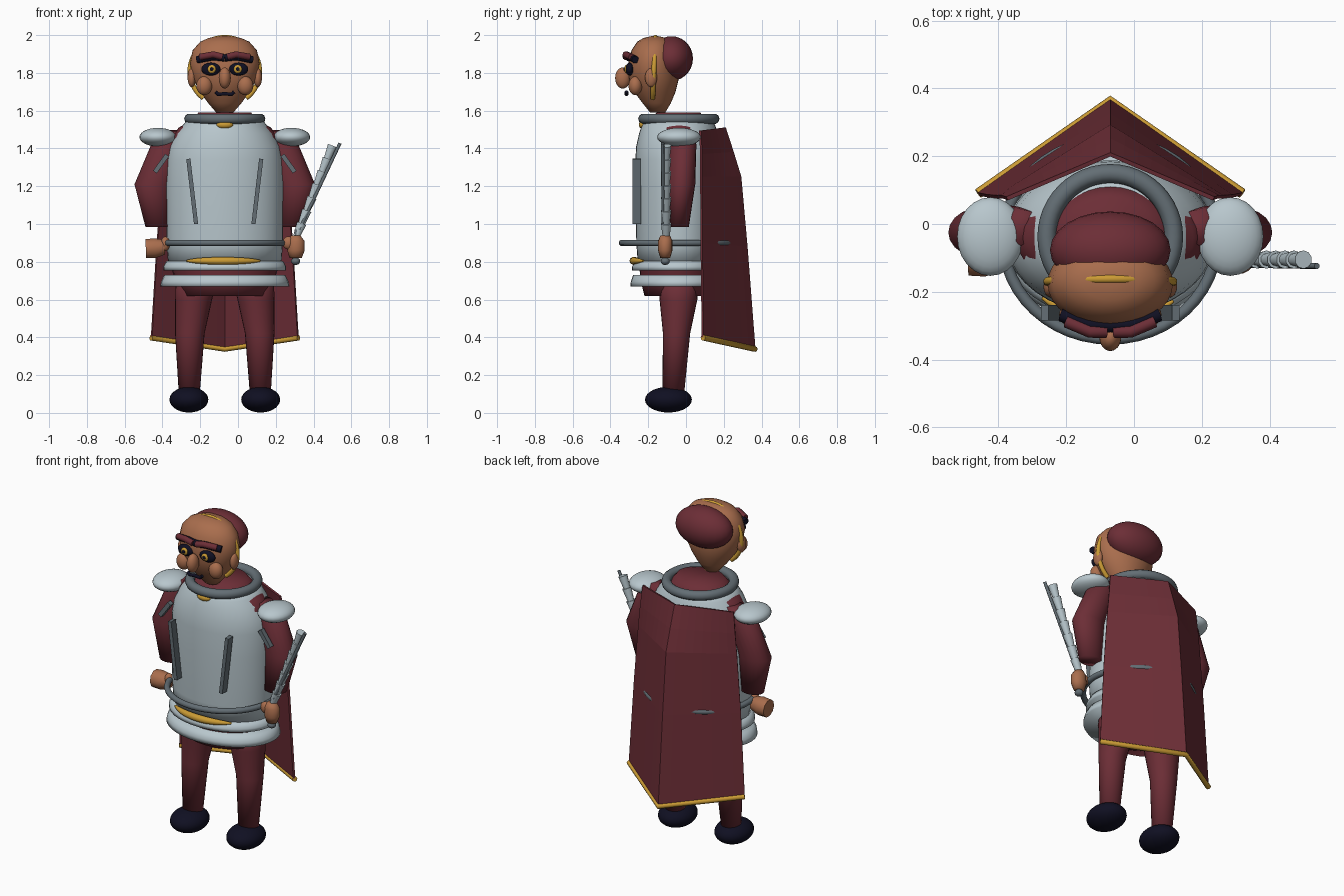
import bpy, bmesh, math
from mathutils import Vector

if "Cube" in bpy.data.objects:
    bpy.data.objects.remove(bpy.data.objects["Cube"])

CX = -0.07  # body symmetry line


def mat(name, rgb):
    m = bpy.data.materials.new(name)
    m.diffuse_color = (*rgb, 1)
    m.use_nodes = True
    m.node_tree.nodes["Principled BSDF"].inputs["Base Color"].default_value = m.diffuse_color
    return m


MAROON = mat("maroon cloth", (0.15, 0.027, 0.037))
PLATE = mat("pale steel", (0.48, 0.57, 0.61))
GREY = mat("dark steel", (0.125, 0.155, 0.175))
GOLD = mat("gold", (0.60, 0.33, 0.035))
SKIN = mat("skin", (0.40, 0.155, 0.075))
NAVY = mat("dark navy", (0.005, 0.005, 0.016))


def add(name, bm, m, smooth=True):
    bmesh.ops.recalc_face_normals(bm, faces=bm.faces)
    me = bpy.data.meshes.new(name)
    bm.to_mesh(me)
    bm.free()
    me.materials.append(m)
    for p in me.polygons:
        p.use_smooth = smooth
    o = bpy.data.objects.new(name, me)
    bpy.context.collection.objects.link(o)
    return o


def ball(name, c, r, m):
    bm = bmesh.new()
    bmesh.ops.create_uvsphere(bm, u_segments=24, v_segments=14, radius=1)
    for v in bm.verts:
        v.co = Vector(c) + Vector(v.co[i] * r[i] for i in range(3))
    return add(name, bm, m)


def box(name, a, b, w, d, m):
    """Bar from a to b with width w and depth d."""
    a, b = Vector(a), Vector(b)
    ax = (b - a).normalized()
    side = ax.cross(Vector((0, 1, 0))).normalized()
    dep = ax.cross(side)
    bm = bmesh.new()
    bmesh.ops.create_cube(bm, size=1)
    for v in bm.verts:
        x, y, z = v.co
        v.co = (a + b) / 2 + side * x * w + dep * y * d + (b - a) * z
    return add(name, bm, m, False)


def loft(name, rings, m, n=32):
    """Horizontal elliptical rings (x, y, z, rx, ry), capped."""
    bm = bmesh.new()
    rows = []
    for x, y, z, rx, ry in rings:
        rows.append([bm.verts.new((x + rx * math.cos(2 * math.pi * i / n),
                                   y + ry * math.sin(2 * math.pi * i / n), z)) for i in range(n)])
    for p, q in zip(rows, rows[1:]):
        for i in range(n):
            bm.faces.new((p[i], p[(i + 1) % n], q[(i + 1) % n], q[i]))
    bm.faces.new(rows[0])
    bm.faces.new(rows[-1])
    return add(name, bm, m)


def tube(name, pts, r, m, cyclic=False, radii=None):
    cu = bpy.data.curves.new(name, 'CURVE')
    cu.dimensions = '3D'
    cu.bevel_depth = r
    cu.bevel_resolution = 3
    cu.use_fill_caps = True
    s = cu.splines.new('POLY')
    s.points.add(len(pts) - 1)
    for i, p in enumerate(pts):
        s.points[i].co = (*p, 1)
        s.points[i].radius = radii[i] if radii else 1
    s.use_cyclic_u = cyclic
    s.use_smooth = True
    cu.materials.append(m)
    o = bpy.data.objects.new(name, cu)
    bpy.context.collection.objects.link(o)
    bpy.ops.object.select_all(action='DESELECT')
    o.select_set(True)
    bpy.context.view_layer.objects.active = o
    bpy.ops.object.convert(target='MESH')
    return o


def ellipse(cy, z, rx, ry, a0=0, a1=360, n=48):
    return [(CX + rx * math.cos(t), cy + ry * math.sin(t), z)
            for t in (math.radians(a0 + (a1 - a0) * i / n) for i in range(n))]


# Body armour and cloth tunic beneath it
loft("breastplate", [(CX, -0.04, z, rx, ry) for z, rx, ry in (
    (0.79, .30, .215), (0.9, .308, .223), (1.2, .312, .228), (1.34, .307, .228), (1.41, .293, .224),
    (1.48, .258, .208), (1.52, .225, .195), (1.55, .2, .18))], PLATE, 40)
loft("tunic", [(CX, -0.04, z, rx, ry) for z, rx, ry in (
    (0.62, .235, .18), (0.7, .26, .2), (0.8, .295, .21), (1.4, .28, .18), (1.46, .278, .165),
    (1.51, .245, .15), (1.55, .17, .15), (1.59, .14, .115))], MAROON)
loft("upper_skirt_plate", [(CX, -0.04, .755, .325, .245), (CX, -0.04, .775, .325, .245),
                           (CX, -0.04, .805, .308, .23)], PLATE, 40)
loft("lower_skirt_plate", [(CX, -0.04, .67, .342, .255), (CX, -0.04, .695, .337, .252),
                           (CX, -0.04, .73, .32, .24)], PLATE, 40)
tube("collar_ring", ellipse(-.038, 1.557, .187, .187), .028, GREY, True)
tube("belt_ring", ellipse(-.046, .9, .315, .293), .017, GREY, True)
ball("collar_clasp", (CX, -.225, 1.525), (.045, .025, .022), GOLD)
sash = ellipse(-.04, .805, .3, .238, 228, 313, 18)
tube("gold_sash", sash, .021, GOLD,
     radii=[max(.25, math.sin(math.pi * i / 17) ** .5) for i in range(18)])

# Head
loft("head", [(CX, y, z, rx, ry) for z, y, rx, ry in (
    (1.59, -.15, .045, .04), (1.64, -.155, .088, .075), (1.70, -.165, .132, .11),
    (1.77, -.17, .17, .132), (1.85, -.175, .185, .13), (1.92, -.172, .17, .116),
    (1.965, -.168, .13, .09), (1.985, -.165, .085, .06), (1.994, -.165, .03, .02))], SKIN)
ball("cap", (CX, -.077, 1.876), (.178, .114, .118), MAROON)
band = [math.radians(-52 + 284 * i / 40) for i in range(41)]
tube("head_band", [(CX + .185 * math.cos(t), -.17 + .008 * math.sin(t), 1.808 + .18 * math.sin(t))
                   for t in band], .013, GOLD)
ball("nose", (CX, -.335, 1.773), (.032, .04, .056), SKIN)
tube("moustache", [(CX + x, -.315, z) for x, z in
                   ((-.05, 1.70), (-.035, 1.686), (0, 1.69), (.035, 1.686), (.05, 1.70))], .01, NAVY)

for s, side in ((-1, "right"), (1, "left")):
    def X(d):
        return CX + s * d

    # Face details
    ball(side + "_ear", (X(.175), -.185, 1.775), (.022, .032, .05), SKIN)
    ball(side + "_cheek", (X(.109), -.268, 1.732), (.042, .036, .05), SKIN)
    ball(side + "_eye_socket", (X(.073), -.298, 1.82), (.051, .022, .034), NAVY)
    ball(side + "_eye", (X(.069), -.316, 1.82), (.022, .011, .022), GOLD)
    ball(side + "_pupil", (X(.069), -.326, 1.82), (.010, .005, .010), NAVY)
    tube(side + "_brow", [(X(.012), -.318, 1.885), (X(.06), -.318, 1.897), (X(.13), -.288, 1.884)],
         .018, MAROON)
    tube(side + "_brow_shadow", [(X(0), -.30, 1.879), (X(.06), -.298, 1.886), (X(.145), -.268, 1.87)],
         .02, NAVY)

    # Arms and shoulder plates
    loft(side + "_arm", [(X(.25), -.01, 1.49, .05, .05), (X(.30), -.015, 1.42, .09, .07),
                         (X(.38), -.025, 1.21, .098, .074), (X(.352), -.04, .985, .068, .055)], MAROON, 20)
    ball(side + "_shoulder_plate", (X(.354), -.037, 1.46), (.098, .116, .049), PLATE)
    box(side + "_shoulder_strap", (X(.305), -.115, 1.365), (X(.37), -.115, 1.275), .024, .03, GREY)
    box(side + "_chest_bar", (X(.193), -.262, 1.345), (X(.152), -.262, 1.0), .022, .045, GREY)

    # Legs and boots
    loft(side + "_leg", [(X(.15), -.04, .72, .11, .11), (X(.165), -.04, .6, .098, .1),
                         (X(.185), -.05, .42, .078, .072), (X(.188), -.067, .11, .056, .058)], MAROON, 24)
    ball(side + "_boot", (X(.19), -.093, .07), (.103, .124, .068), NAVY)

# Hands
tube("right_hand", [(-.488, -.1, .87), (-.44, -.1, .872), (-.39, -.1, .878)], .055, SKIN,
     radii=[.95, 1, .75])
ball("right_thumb", (-.385, -.115, .895), (.025, .025, .038), SKIN)
loft("left_hand", [(.305, -.11, .82, .032, .026), (.307, -.11, .86, .046, .038),
                   (.307, -.11, .91, .045, .038), (.305, -.11, .94, .025, .025)], SKIN, 16)
ball("left_thumb", (.268, -.115, .9), (.032, .025, .035), SKIN)

# Sword with a segmented blade and a thin edge rod
ball("pommel", (.305, -.11, .803), (.024, .024, .02), GREY)
tube("grip", [(.305, -.11, .81), (.312, -.11, .97)], .014, GREY)
A, B = Vector((.31, -.105, .935)), Vector((.5, -.105, 1.415))
for i in range(7):
    p, q = A.lerp(B, i / 7), A.lerp(B, (i + 1) / 7)
    tube("blade_segment", [p, q], .027, PLATE, radii=[.7, 1])
tube("blade_edge", [(.325, -.12, .97), (.54, -.124, 1.428)], .009, GREY)

# Cape: two sloping panels meeting at a back ridge
levels = [  # height at edge, height at ridge, half width, edge y, ridge y
    (1.495, 1.51, .305, .075, .205), (1.37, 1.38, .318, .08, .247), (1.25, 1.25, .33, .08, .287),
    (.9, .88, .358, .082, .32), (.4, .338, .388, .088, .362)]
bm = bmesh.new()
N = 8
rows = []
for ze, zr, w, ye, yr in levels:
    row = []
    for i in range(-N, N + 1):
        t = abs(i) / N
        row.append(bm.verts.new((CX + w * i / N, yr + (ye - yr) * t, zr + (ze - zr) * t)))
    rows.append(row)
for p, q in zip(rows, rows[1:]):
    for i in range(2 * N):
        bm.faces.new((p[i], p[i + 1], q[i + 1], q[i]))
cape = add("cape", bm, MAROON, False)
sol = cape.modifiers.new("thickness", 'SOLIDIFY')
sol.thickness = .012
sol.offset = 0
tube("cape_hem", [(CX - .39, .09, .398), (CX, .364, .338), (CX + .39, .09, .398)], .015, GOLD)
